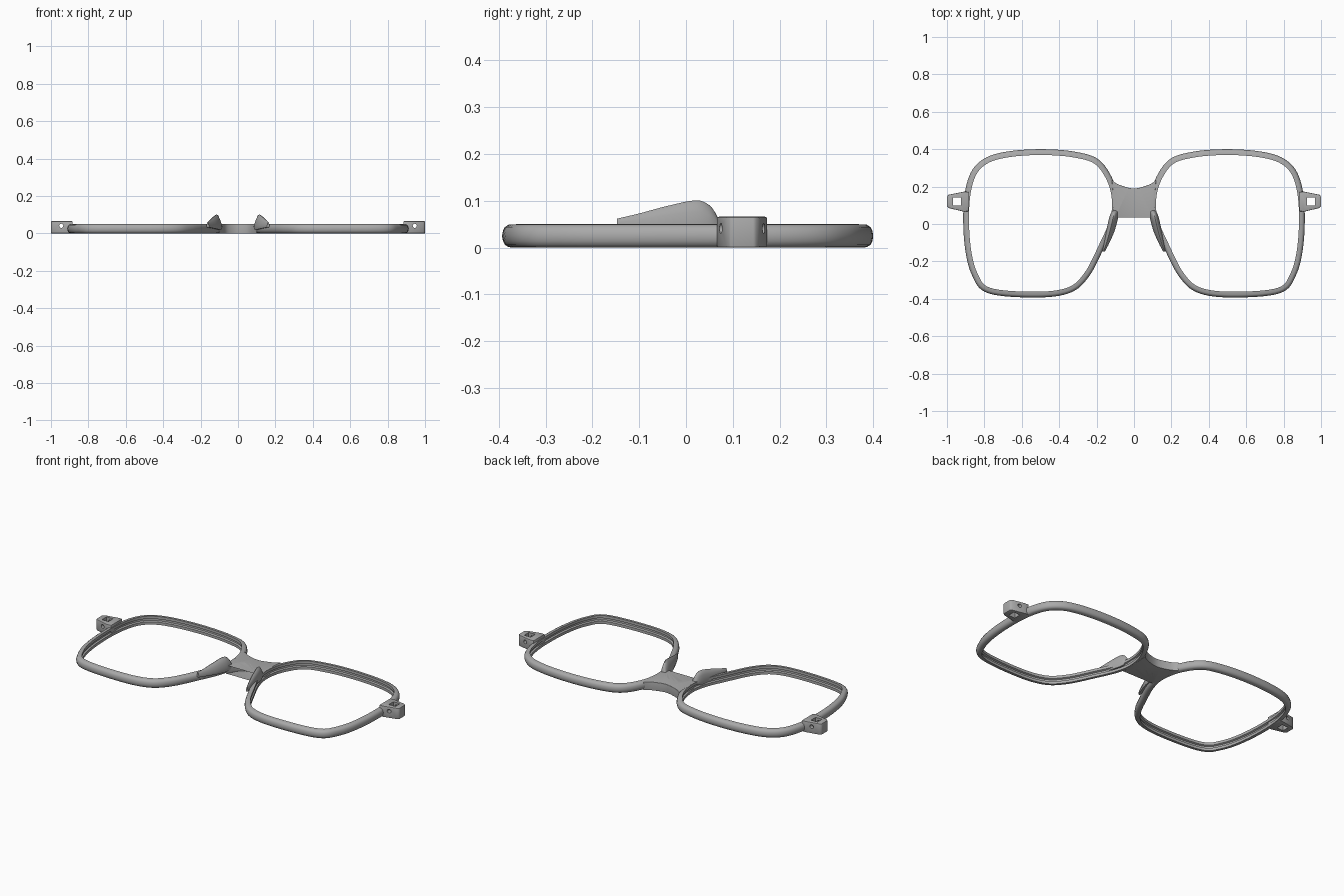
import bpy, bmesh, math
from mathutils import Vector

cube = bpy.data.objects.get("Cube")
if cube:
    bpy.data.objects.remove(cube)

grey = bpy.data.materials.new("frame_grey")
grey.use_nodes = True
grey.diffuse_color = (0.4, 0.4, 0.4, 1)
grey.node_tree.nodes["Principled BSDF"].inputs["Base Color"].default_value = (0.4, 0.4, 0.4, 1)


def spline(pts, steps, closed=False):
    """Smooth curve through the given points."""
    pts = [Vector(p) for p in pts]
    n = len(pts)
    at = lambda i: pts[i % n] if closed else pts[max(0, min(n - 1, i))]
    out = []
    for i in range(n if closed else n - 1):
        a, b, c, d = (at(i + k) for k in (-1, 0, 1, 2))
        for k in range(steps):
            t = k / steps
            out.append(0.5 * (2 * b + (c - a) * t + (2 * a - 5 * b + 4 * c - d) * t * t
                              + (3 * b - a - 3 * c + d) * t ** 3))
    return out if closed else out + [pts[-1]]


def loft(name, rings, closed=False):
    """Skin a row of equal rings, capped unless the row is closed."""
    bm = bmesh.new()
    rows = [[bm.verts.new(p) for p in r] for r in rings]
    m = len(rows[0])
    for i in range(len(rows) if closed else len(rows) - 1):
        a, b = rows[i], rows[(i + 1) % len(rows)]
        for j in range(m):
            k = (j + 1) % m
            bm.faces.new((a[j], a[k], b[k], b[j]))
    if not closed:
        bm.faces.new(rows[0])
        bm.faces.new(rows[-1])
    bmesh.ops.recalc_face_normals(bm, faces=bm.faces)
    mesh = bpy.data.meshes.new(name)
    bm.to_mesh(mesh)
    bm.free()
    obj = bpy.data.objects.new(name, mesh)
    bpy.context.collection.objects.link(obj)
    mesh.materials.append(grey)
    return obj


def prism(name, outline, z0, z1):
    return loft(name, [[(x, y, z) for x, y in outline] for z in (z0, z1)])


def bevel(obj, width, segments=3):
    mod = obj.modifiers.new("soft_edges", 'BEVEL')
    mod.width, mod.segments, mod.limit_method = width, segments, 'ANGLE'
    mod.angle_limit = math.radians(40)


def finish(obj, angle=35, mirror=True):
    """Bake modifiers, mirror to the other side and smooth."""
    if mirror:
        obj.modifiers.new("other_side", 'MIRROR').use_mirror_merge = False
    deps = bpy.context.evaluated_depsgraph_get()
    mesh = bpy.data.meshes.new_from_object(obj.evaluated_get(deps))
    obj.modifiers.clear()
    obj.data = mesh
    bpy.ops.object.select_all(action='DESELECT')
    obj.select_set(True)
    bpy.context.view_layer.objects.active = obj
    bpy.ops.object.shade_smooth_by_angle(angle=math.radians(angle))


# Lens rims: grooved section swept round the outer outline
outline = spline([(.5, .4), (.68, .387), (.8, .35), (.875, .27), (.91, .12), (.907, -.1),
                  (.868, -.27), (.78, -.37), (.52, -.393), (.34, -.367), (.24, -.28),
                  (.157, -.12), (.105, 0), (.086, .11), (.112, .235), (.19, .345), (.32, .387)],
                 8, True)
section = [(0, .025), (.002, .014), (.006, .006), (.014, .001), (.031, 0), (.031, .016),
           (.022, .02), (.022, .03), (.031, .034), (.031, .05), (.014, .049), (.006, .044), (.002, .036)]
rings = []
for i, p in enumerate(outline):
    t = (outline[(i + 1) % len(outline)] - outline[i - 1]).normalized()
    inward = Vector((t.y, -t.x))
    rings.append([(*(p + inward * d), z) for d, z in section])
finish(loft("lens_rims", rings, True))

# Nose bridge: arched plate between the rims
upper = spline([(-.118, .235), (-.08, .21), (0, .19), (.08, .21), (.118, .235)], 6)
lower = spline([(.1, .03), (.083, .068), (.055, .108), (0, .127), (-.055, .108), (-.083, .068), (-.1, .03)], 5)
sides = [[(.113, .17), (.112, .09)], [(-.112, .09), (-.113, .17)]]
bridge = prism("nose_bridge", [*upper, *sides[0], *lower, *sides[1]], 0, .05)
bevel(bridge, .012, 4)
finish(bridge, 40, False)

# Nose pads: ridged fins along the inner rim edges (y, nose side x, lens side x, ridge z)
pads = spline([(-.147, .155, .168, .062), (-.1, .131, .16, .073), (-.04, .105, .149, .089),
               (.02, .088, .136, .101), (.048, .084, .128, .092), (.064, .083, .121, .072),
               (.072, .086, .116, .05)], 4)
rings = []
for y, a, b, top in pads:
    w = b - a
    rise = top - .04
    rings.append([(a + w * u, y, .04 + rise * v) for u, v in
                  ((.1, -.35), (0, 0), (.22, .55), (.42, .92), (.56, 1), (.7, .94),
                   (.85, .6), (1, .12), (.9, -.3))])
finish(loft("nose_pads", rings), 50)

# Hinge blocks: tapered lugs with a square slot and a pin hole
hinge = prism("hinge_blocks", [(.885, .068), (.91, .066), (.99, .085), (1, .095),
                               (1, .147), (.99, .157), (.91, .173), (.885, .172)], 0, .066)
bevel(hinge, .004, 2)
slot = prism("slot_cutter", [(.925, .1), (.968, .1), (.968, .143), (.925, .143)], -.1, .2)
bpy.ops.mesh.primitive_cylinder_add(vertices=24, radius=.011, depth=.4, location=(.945, .12, .041),
                                    rotation=(math.pi / 2, 0, 0))
pin = bpy.context.object
pin.name = "pin_cutter"
for cutter in (slot, pin):
    cutter.hide_render = True
    mod = hinge.modifiers.new("cut", 'BOOLEAN')
    mod.operation, mod.object, mod.solver = 'DIFFERENCE', cutter, 'EXACT'
finish(hinge)
for cutter in (slot, pin):
    bpy.data.objects.remove(cutter)
for obj in bpy.context.collection.objects:
    if obj.type == 'MESH' and obj.name in ("hinge_blocks", "nose_bridge", "nose_pads", "lens_rims"):
        obj.data.materials.clear()
        obj.data.materials.append(grey)
